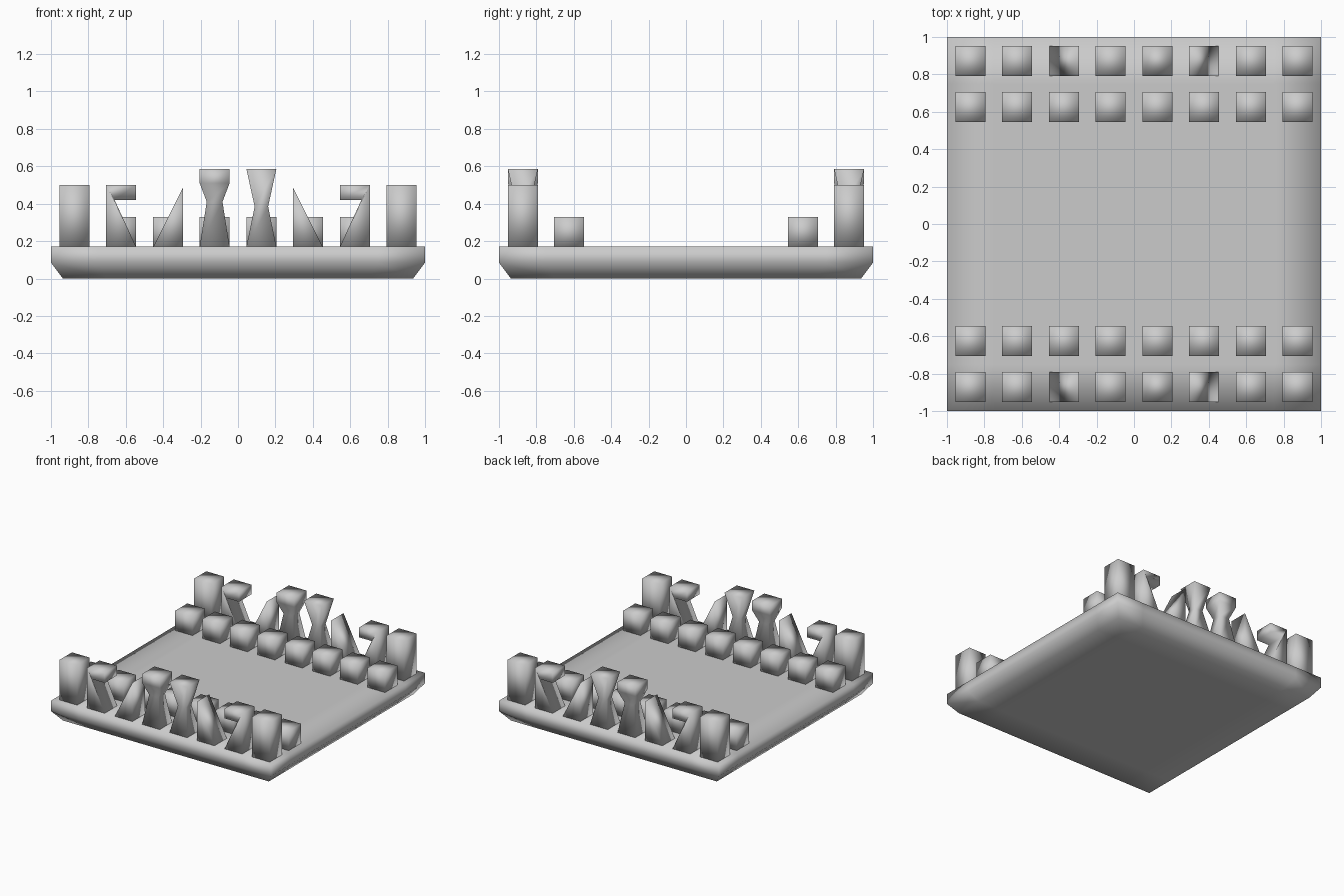
import bpy, bmesh

if "Cube" in bpy.data.objects:
    bpy.data.objects.remove(bpy.data.objects["Cube"])

TOP = 0.17   # board surface height
H = 0.08     # half width of every piece


def finish(bm, name, loc=(0, 0, 0)):
    bmesh.ops.recalc_face_normals(bm, faces=bm.faces)
    mesh = bpy.data.meshes.new(name)
    bm.to_mesh(mesh)
    bm.free()
    for p in mesh.polygons:
        p.use_smooth = True
    obj = bpy.data.objects.new(name, mesh)
    obj.location = loc
    bpy.context.collection.objects.link(obj)
    return obj


def loft(name, sections, x, y):
    """Stack of square sections given as (half width, height)."""
    bm = bmesh.new()
    rings = [[bm.verts.new((sx * w, sy * w, z)) for sx, sy in
              ((-1, -1), (1, -1), (1, 1), (-1, 1))] for w, z in sections]
    for a, b in zip(rings, rings[1:]):
        for i in range(4):
            j = (i + 1) % 4
            bm.faces.new((a[i], a[j], b[j], b[i]))
    bm.faces.new(rings[0])
    bm.faces.new(rings[-1])
    return finish(bm, name, (x, y, TOP))


def prism(name, profile, x, y, flip):
    """Front profile (x, z) extruded through the depth of the piece."""
    bm = bmesh.new()
    face = bm.faces.new([bm.verts.new((flip * px, -H, pz)) for px, pz in profile])
    ext = bmesh.ops.extrude_face_region(bm, geom=[face], use_keep_orig=True)
    for v in ext["geom"]:
        if isinstance(v, bmesh.types.BMVert):
            v.co.y = H
    return finish(bm, name, (x, y, TOP))


# Board: 8 x 8 grid top, straight rim, chamfered underside
bm = bmesh.new()
bmesh.ops.create_grid(bm, x_segments=8, y_segments=8, size=1)
for v in bm.verts:
    v.co.z = TOP
faces = bm.faces[:]
for z, scale in ((TOP / 2, 1), (0, 0.936)):
    ext = bmesh.ops.extrude_face_region(bm, geom=faces, use_keep_orig=(z > 0))
    for v in ext["geom"]:
        if isinstance(v, bmesh.types.BMVert):
            v.co = (v.co.x * scale, v.co.y * scale, z)
    if z == 0:
        bmesh.ops.delete(bm, geom=faces, context='FACES')
    faces = [f for f in ext["geom"] if isinstance(f, bmesh.types.BMFace)]
finish(bm, "board")

# Piece shapes
PAWN = [(H, 0), (H, 0.16)]
ROOK = [(H, 0), (H, 0.33)]
KING = [(H, 0), (0.042, 0.24), (H, 0.34), (H, 0.415)]
QUEEN = [(H, 0), (0.036, 0.215), (H, 0.415)]
KNIGHT = [(-H, 0), (H, 0), (-0.035, 0.25), (H, 0.25), (H, 0.33), (-H, 0.33)]
BISHOP = [(-H, 0), (H, 0), (H, 0.32)]

for side in (-1, 1):
    # Pawn row
    for i in range(8):
        loft("pawn", PAWN, -0.875 + 0.25 * i, side * 0.625)
    # Back row, mirrored pairs plus the two central pieces
    y = side * 0.872
    for m in (1, -1):
        loft("rook", ROOK, -0.875 * m, y)
        prism("knight", KNIGHT, -0.625 * m, y, m)
        prism("bishop", BISHOP, -0.373 * m, y, m)
    loft("king", KING, -0.125, y)
    loft("queen", QUEEN, 0.125, y)
